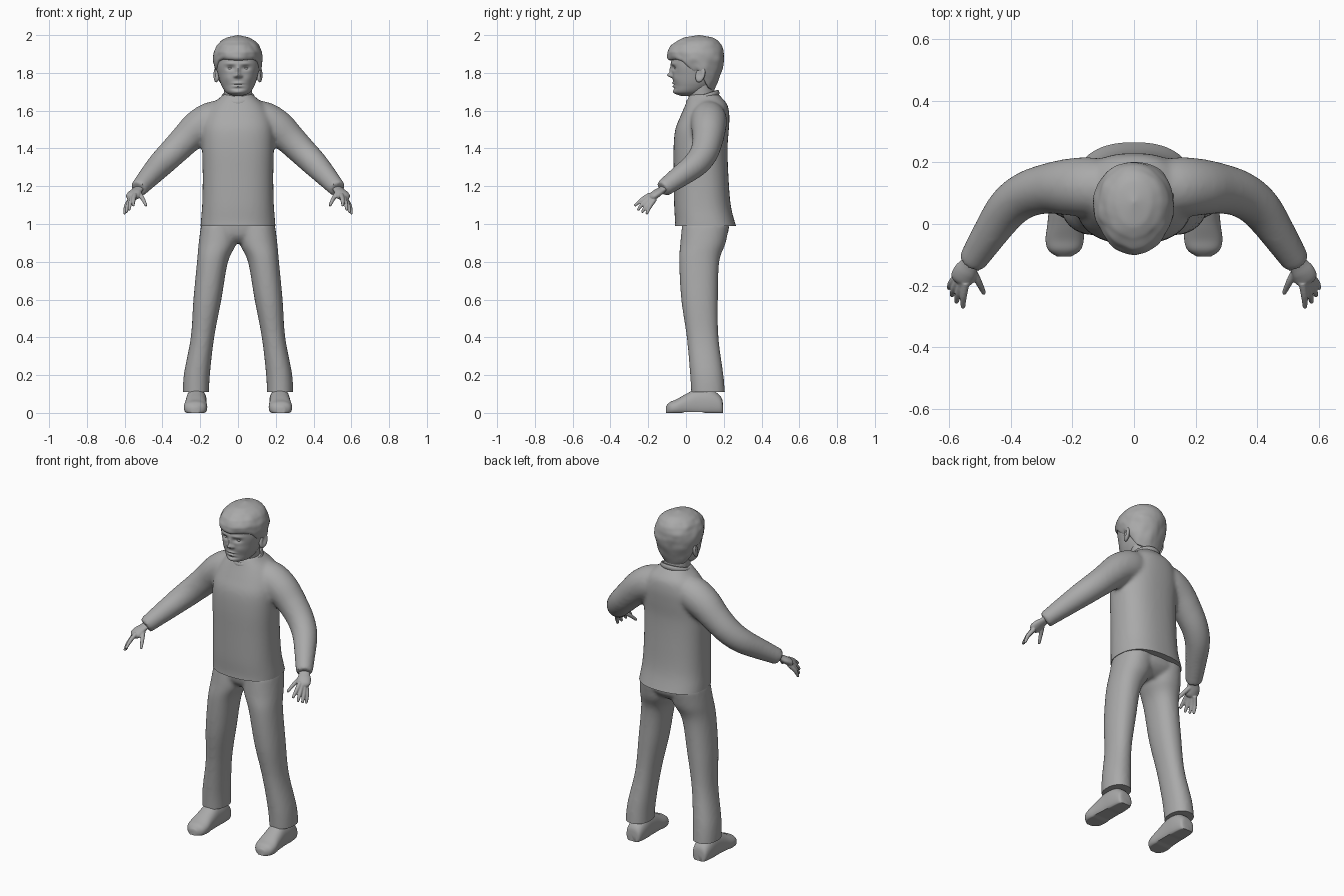
import bpy, bmesh, math
from mathutils import Vector, noise

if "Cube" in bpy.data.objects:
    bpy.data.objects.remove(bpy.data.objects["Cube"])

grey = bpy.data.materials.new("plain grey")
grey.use_nodes = True
COLOUR = (0.4, 0.4, 0.4, 1)
grey.diffuse_color = COLOUR
grey.node_tree.nodes["Principled BSDF"].inputs["Base Color"].default_value = COLOUR


def spline(keys, t):
    """Catmull-Rom through key tuples, t from 0 to 1."""
    f = t * (len(keys) - 1)
    i = min(int(f), len(keys) - 2)
    u = f - i
    a, b, c, d = (keys[max(0, min(j, len(keys) - 1))] for j in range(i - 1, i + 3))
    return [q + u * (r - p) / 2 + u * u * (p - 2.5 * q + 2 * r - s / 2)
            + u ** 3 * (1.5 * (q - r) + (s - p) / 2) for p, q, r, s in zip(a, b, c, d)]


def lookup(table, x):
    """Straight interpolation of the columns after the first."""
    for a, b in zip(table, table[1:]):
        if x <= b[0]:
            u = max(0, (x - a[0]) / (b[0] - a[0]))
            return [p + u * (q - p) for p, q in zip(a[1:], b[1:])]
    return list(table[-1][1:])


def skin_rings(bm, rings):
    rows = [[bm.verts.new(p) for p in ring] for ring in rings]
    n = len(rows[0])
    for a, b in zip(rows, rows[1:]):
        for i in range(n):
            bm.faces.new((a[i], a[(i + 1) % n], b[(i + 1) % n], b[i]))
    bm.faces.new(rows[0][::-1])
    bm.faces.new(rows[-1])


def oval(centre, across, up, power=2.0, n=40):
    pts = []
    for i in range(n):
        a = math.tau * i / n
        c, s = math.cos(a), math.sin(a)
        pts.append(Vector(centre) + across * math.copysign(abs(c) ** (2 / power), c)
                   + up * math.copysign(abs(s) ** (2 / power), s))
    return pts


def column(bm, keys, power=2.0, side=1, steps=40, n=40):
    """Upright loft; keys are (z, x, y, half width, half depth)."""
    rings = []
    for i in range(steps + 1):
        z, x, y, rx, ry = spline(keys, i / steps)
        rings.append(oval((side * x, y, z), Vector((rx, 0, 0)), Vector((0, ry, 0)), power, n))
    skin_rings(bm, rings)


def tube(bm, keys, side=1, steps=24, n=20, flat=1.0):
    """Round loft along a path; keys are (x, y, z, radius)."""
    pts = [spline(keys, i / steps) for i in range(steps + 1)]
    rings = []
    for i, p in enumerate(pts):
        t = Vector(pts[min(i + 1, steps)][:3]) - Vector(pts[max(i - 1, 0)][:3])
        across = t.cross(Vector((0, 0, 1))).normalized()
        up = across.cross(t).normalized()
        ring = oval(p[:3], across * p[3], up * p[3] * flat, 2, n)
        rings.append([Vector((side * q.x, q.y, q.z)) for q in ring])
    skin_rings(bm, rings)


def ball(bm, centre, size):
    made = bmesh.ops.create_uvsphere(bm, u_segments=24, v_segments=16, radius=1)["verts"]
    for v in made:
        v.co = Vector(centre) + Vector(a * b for a, b in zip(v.co, size))


def finish(name, bm, voxel=0, relax=0, cut=None):
    bmesh.ops.recalc_face_normals(bm, faces=bm.faces)
    mesh = bpy.data.meshes.new(name)
    bm.to_mesh(mesh)
    bm.free()
    mesh.materials.append(grey)
    ob = bpy.data.objects.new(name, mesh)
    bpy.context.collection.objects.link(ob)
    bpy.ops.object.select_all(action='DESELECT')
    ob.select_set(True)
    bpy.context.view_layer.objects.active = ob
    if voxel:
        rm = ob.modifiers.new("blend", 'REMESH')
        rm.mode, rm.voxel_size = 'VOXEL', voxel
        sm = ob.modifiers.new("relax", 'SMOOTH')
        sm.factor, sm.iterations = 0.5, relax
        for m in ("blend", "relax"):
            bpy.ops.object.modifier_apply(modifier=m)
    if cut is not None:
        # crisp flat hem
        bm = bmesh.new()
        bm.from_mesh(ob.data)
        bmesh.ops.bisect_plane(bm, geom=bm.verts[:] + bm.edges[:] + bm.faces[:],
                               plane_co=(0, 0, cut), plane_no=(0, 0, 1), clear_inner=True)
        bmesh.ops.holes_fill(bm, edges=[e for e in bm.edges if e.is_boundary])
        bm.to_mesh(ob.data)
        bm.free()
    bpy.ops.object.shade_smooth_by_angle(angle=math.radians(50))
    return ob


# Shirt: torso and sleeves blended together
bm = bmesh.new()
column(bm, [(.94, 0, .11, .2, .175), (1.0, 0, .102, .198, .16), (1.1, 0, .087, .19, .15),
            (1.25, 0, .08, .187, .145), (1.4, 0, .077, .19, .143), (1.5, 0, .085, .19, .142),
            (1.57, 0, .1, .175, .13), (1.63, 0, .108, .14, .112), (1.67, 0, .1, .095, .088),
            (1.69, 0, .095, .075, .075)], 2.4)
for side in (1, -1):
    tube(bm, [(.07, .115, 1.575, .085), (.14, .12, 1.55, .097), (.21, .12, 1.51, .093),
              (.28, .115, 1.445, .082), (.35, .095, 1.375, .075), (.41, .05, 1.315, .069),
              (.47, -.035, 1.25, .058), (.528, -.125, 1.185, .046)], side)
finish("shirt", bm, .011, 9, .99)

# Collar band around the neck
bm = bmesh.new()
rings = []
for i in range(49):
    a = math.tau * i / 48
    out = Vector((math.cos(a), math.sin(a), 0))
    mid = Vector((out.x * .08, .088 + out.y * .08, 1.668 + out.y * .026))
    rings.append(oval(mid, out * .009, Vector((0, 0, .016)), 2, 10))
skin_rings(bm, rings)
finish("collar", bm)

# Trousers: hips and two legs blended together
bm = bmesh.new()
column(bm, [(.9, 0, .095, .06, .07), (.93, 0, .1, .15, .105), (.97, 0, .105, .188, .122),
            (1.03, 0, .1, .178, .12)], 2.3)
for side in (1, -1):
    column(bm, [(1.0, .1, .105, .095, .125), (.9, .108, .09, .1, .12), (.8, .135, .07, .082, .106),
                (.6, .162, .072, .074, .097), (.4, .188, .088, .062, .084),
                (.2, .218, .11, .069, .088), (.06, .224, .12, .069, .09)], 2.2, side)
finish("trousers", bm, .01, 6, .11)

# Shoes: lofted from heel to toe, flat underneath
for side, label in ((1, "left"), (-1, "right")):
    bm = bmesh.new()
    keys = [(.196, .22, .025, .04), (.185, .22, .045, .085), (.13, .22, .054, .125),
            (.06, .221, .055, .128), (0, .223, .058, .1), (-.05, .225, .062, .072),
            (-.085, .226, .052, .057), (-.106, .227, .022, .035)]
    rings = []
    for i in range(33):
        y, x, w, h = spline(keys, i / 32)
        ring = oval((side * x, y, h * .4), Vector((w, 0, 0)), Vector((0, 0, h * .6)), 2.3)
        for p in ring:
            p.z = max(p.z, 0.004 if abs(y - .04) < .05 else 0)
        rings.append(ring)
    skin_rings(bm, rings)
    finish(label + "_shoe", bm)

# Hands: palm, four fingers and a thumb
fingers = [((.546, -.19, 1.155), (.553, -.232, 1.13), (.555, -.268, 1.1)),
           ((.557, -.187, 1.146), (.57, -.225, 1.112), (.576, -.252, 1.078)),
           ((.566, -.178, 1.138), (.583, -.208, 1.1), (.59, -.23, 1.066)),
           ((.57, -.165, 1.132), (.592, -.19, 1.095), (.6, -.207, 1.058)),
           ((.525, -.15, 1.165), (.505, -.187, 1.135), (.488, -.222, 1.1))]
for side, label in ((1, "left"), (-1, "right")):
    bm = bmesh.new()
    tube(bm, [(.51, -.095, 1.205, .03), (.532, -.13, 1.18, .031), (.548, -.155, 1.162, .038),
              (.558, -.178, 1.145, .038), (.563, -.19, 1.136, .024)], side, flat=.55)
    for root, knuckle, tip in fingers:
        tube(bm, [root + (.013,), knuckle + (.0115,), tip + (.008,)], side, 10, 12)
        ball(bm, (side * tip[0], tip[1], tip[2]), (.008, .008, .008))
    finish(label + "_hand", bm, .004, 3)

# Neck
bm = bmesh.new()
column(bm, [(1.6, 0, .09, .075, .07), (1.66, 0, .085, .072, .07), (1.72, 0, .08, .075, .07),
            (1.78, 0, .08, .08, .075)])
finish("neck", bm)

# Head with a modelled face; features are (x, z, width, height, outward push)
bm = bmesh.new()
column(bm, [(1.678, 0, .01, .02, .035), (1.695, 0, .018, .062, .078), (1.735, 0, .04, .088, .105),
            (1.785, 0, .05, .104, .121), (1.845, 0, .055, .115, .133), (1.92, 0, .055, .108, .122),
            (1.965, 0, .06, .07, .08)], 2.1, 1, 90, 128)
features = [(0, 1.787, .014, .012, .025), (0, 1.812, .011, .025, .012), (.016, 1.782, .008, .008, .008),
            (.04, 1.826, .022, .012, -.013), (.04, 1.849, .03, .008, .005),
            (0, 1.746, .024, .006, .007), (0, 1.7375, .026, .003, -.004), (0, 1.729, .02, .006, .007),
            (0, 1.716, .03, .005, -.004), (0, 1.698, .028, .012, .007), (.055, 1.77, .022, .024, .005)]
for v in bm.verts:
    if v.co.y < 0:
        x, z = v.co.x, v.co.z
        for fx, fz, w, h, push in features:
            for sx in {fx, -fx}:
                v.co.y -= push * math.exp(-((x - sx) / w) ** 2 - ((z - fz) / h) ** 2)
finish("head", bm)

# Eyes and ears
for side, label in ((1, "left"), (-1, "right")):
    bm = bmesh.new()
    ball(bm, (side * .04, -.047, 1.824), (.017, .014, .009))
    finish(label + "_eye", bm)
    bm = bmesh.new()
    ball(bm, (side * .116, .076, 1.79), (.014, .025, .04))
    for v in bm.verts:
        # rim leans back and out, bowl is hollowed
        v.co.x += side * (v.co.y - .076) * .25
        bowl = ((v.co.y - .072) / .013) ** 2 + ((v.co.z - 1.793) / .024) ** 2
        v.co.x -= side * .011 * math.exp(-bowl)
        v.co.y += (v.co.z - 1.79) * .2
    finish(label + "_ear", bm)

# Hair: a lumpy cap whose lower edge runs from fringe to nape
shape = [(1.7, .085, .082, .066), (1.76, .08, .105, .09), (1.82, .062, .123, .13),
         (1.87, .052, .131, .151), (1.91, .051, .128, .15), (1.945, .054, .112, .134),
         (1.97, .06, .088, .108), (1.988, .066, .057, .074), (2.0, .07, .003, .004)]
edge = [(-1, 1.705), (-.5, 1.72), (-.25, 1.75), (-.05, 1.81), (.1, 1.815), (.2, 1.8),
        (.35, 1.82), (.5, 1.86), (.75, 1.872), (1, 1.866)]
bm = bmesh.new()
rings = []
for j in range(-1, 41):
    t = math.sin(math.pi / 2 * max(j, 0) / 40)
    ring = []
    for i in range(96):
        a = math.tau * i / 96
        low = lookup(edge, -math.sin(a))[0]
        z = low + (2 - low) * t
        cy, rx, ry = lookup(shape, z)
        k = 0.86 if j < 0 else 1 - 0.05 * max(0, 1 - j / 4) ** 2
        rx *= 1 + 0.08 * math.sin(a)
        p = Vector((rx * k * math.cos(a), cy + ry * k * math.sin(a), z))
        lump = noise.noise(p * 17) * .007 + noise.noise(p * 40) * .002
        p += Vector((math.cos(a), math.sin(a), 0)) * lump * min(1, (2 - z) * 25)
        ring.append(p)
    rings.append(ring)
skin_rings(bm, rings)
hair = finish("hair", bm)
soft = hair.modifiers.new("soften", 'SMOOTH')
soft.factor, soft.iterations = 0.5, 4
